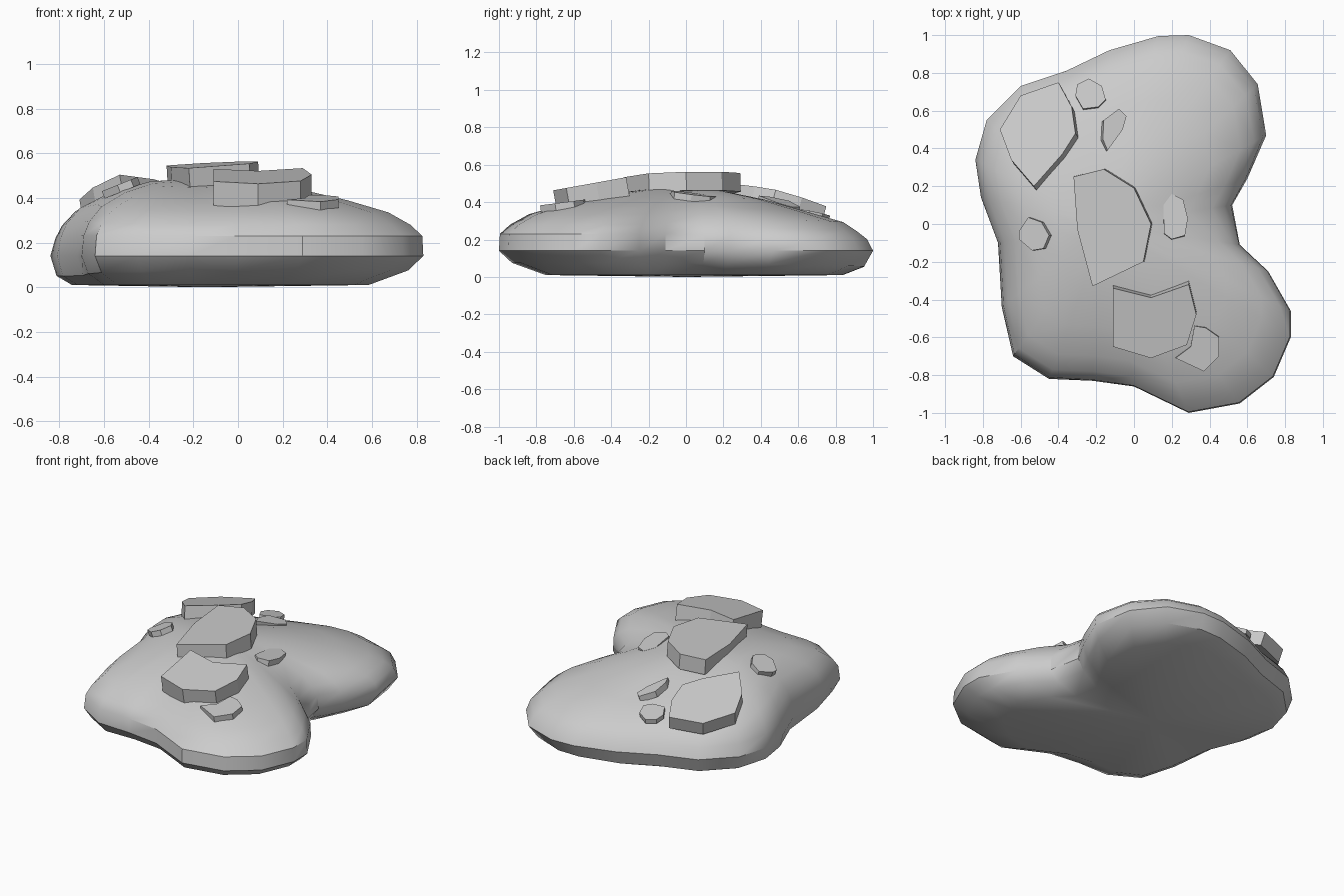
import bpy, bmesh, math
from mathutils import Vector

if "Cube" in bpy.data.objects:
    bpy.data.objects.remove(bpy.data.objects["Cube"])


def make_object(name, bm):
    bmesh.ops.recalc_face_normals(bm, faces=bm.faces)
    mesh = bpy.data.meshes.new(name)
    bm.to_mesh(mesh)
    bm.free()
    obj = bpy.data.objects.new(name, mesh)
    bpy.context.collection.objects.link(obj)
    return obj


# Mound: plan outline swept inward through rings toward a summit
OUTLINE = [(.70, .47), (.655, .74), (.51, .92), (.29, 1.0), (.13, .995), (-.13, .92),
           (-.36, .81), (-.60, .73), (-.78, .55), (-.84, .34), (-.81, .14), (-.72, -.10),
           (-.70, -.44), (-.64, -.70), (-.45, -.82), (-.22, -.83), (0, -.86), (.29, -1.0),
           (.56, -.95), (.74, -.81), (.83, -.60), (.83, -.46), (.71, -.25), (.56, -.11),
           (.52, .10), (.60, .24)]
CENTRE = Vector((-.15, 0))
# (fraction of radius, height) from underside to summit
RINGS = [(.86, .01), (.96, .05), (1, .14), (.995, .23), (.94, .28), (.84, .335),
         (.65, .39), (.42, .442), (.2, .47)]

bm = bmesh.new()
rings = []
for s, z in RINGS:
    ring = []
    for p in OUTLINE:
        d = Vector(p) - CENTRE
        u = d.normalized()
        back = max(0, u.y)
        f, h = s, z
        if z > .15:
            # left flank and waist bulge, back lobe sits lower with a sloped rim
            bulge = .03 * max(0, -u.x) - .035 * back + .1 * max(0, .9 - d.length)
            h += 5.2 * s * s * (1 - s) * bulge - .03 * s * back
            if s > .99:
                f -= .03 * back + .015 * max(0, -u.x)
            elif s > .9:
                f -= .03 * back
        elif s < 1:
            # deeper undercut towards the front and right
            k = min(1, max(0, .5 + .5 * (u.x - u.y)))
            f -= (.11 if z < .03 else .03) * k
            h += 0 if z < .03 else .025 * k
        q = CENTRE + d * f
        ring.append(bm.verts.new((q.x, q.y, h)))
    rings.append(ring)
n = len(OUTLINE)
for a, b in zip(rings, rings[1:]):
    for i in range(n):
        j = (i + 1) % n
        bm.faces.new((a[i], a[j], b[j], b[i]))
for ring, z in ((rings[0], 0), (rings[-1], .48)):
    c = bm.verts.new((CENTRE.x, CENTRE.y, z))
    for i in range(n):
        bm.faces.new((ring[i], ring[(i + 1) % n], c))
mound = make_object("mound", bm)
bpy.context.view_layer.objects.active = mound
mound.select_set(True)
bpy.ops.object.shade_smooth_by_angle(angle=math.radians(35))


# Stones: tilted flat slabs, extruded down along the slope normal
def stone(name, pts, z0, gx, gy, thick):
    cx = sum(p[0] for p in pts) / len(pts)
    cy = sum(p[1] for p in pts) / len(pts)
    drop = Vector((gx, gy, -1)).normalized() * thick
    bm = bmesh.new()
    top = [Vector((x, y, z0 + gx * (x - cx) + gy * (y - cy))) for x, y in pts]
    face = bm.faces.new([bm.verts.new(p) for p in top])
    low = [bm.verts.new(p + drop) for p in top]
    up = list(face.verts)
    bm.faces.new(low[::-1])
    for i in range(len(pts)):
        j = (i + 1) % len(pts)
        bm.faces.new((up[i], up[j], low[j], low[i]))
    make_object(name, bm)


stone("centre_slab", [(-.32, .25), (-.16, .29), (0, .19), (.09, 0), (.05, -.2),
                      (-.22, -.33), (-.30, -.03)], .55, .06, .03, .1)
stone("front_slab", [(-.11, -.34), (.09, -.39), (.29, -.32), (.33, -.48), (.28, -.64),
                     (.09, -.71), (-.11, -.65)], .5, 0, .18, .13)
stone("left_slab", [(-.40, .75), (-.33, .62), (-.31, .48), (-.38, .37), (-.53, .20),
                    (-.65, .34), (-.71, .5), (-.60, .68)], .432, .17, -.27, .09)
stone("left_pebble", [(-.61, -.04), (-.56, .035), (-.49, .01), (-.45, -.06), (-.48, -.13),
                      (-.54, -.14), (-.61, -.08)], .46, .4, 0, .035)
stone("back_pebble", [(-.30, .74), (-.24, .77), (-.17, .73), (-.15, .66), (-.19, .62),
                      (-.27, .61), (-.31, .68)], .345, .05, -.2, .03)
stone("back_chip", [(-.16, .55), (-.08, .61), (-.04, .57), (-.06, .50), (-.14, .39),
                    (-.165, .45)], .402, -.25, -.2, .04)
stone("right_pebble", [(.155, .10), (.16, -.05), (.2, -.08), (.27, -.06), (.285, .03),
                       (.26, .13), (.2, .16)], .445, -.08, -.13, .04)
stone("front_pebble", [(.22, -.71), (.30, -.65), (.32, -.54), (.38, -.55), (.45, -.60),
                       (.45, -.70), (.37, -.78)], .4, 0, .13, .05)
